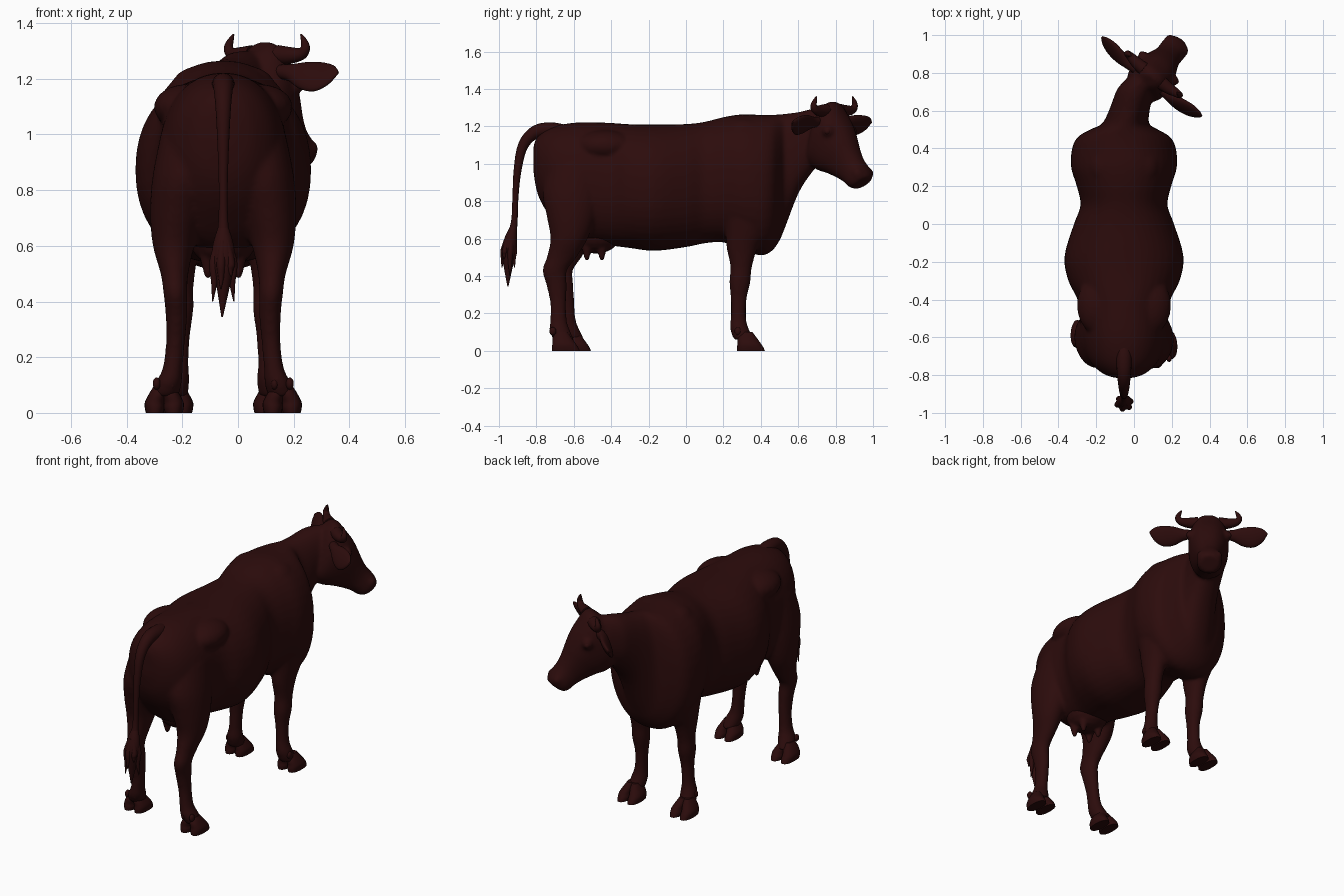
import bpy, bmesh, math
from mathutils import Vector, Matrix

cube = bpy.data.objects.get("Cube")
if cube:
    bpy.data.objects.remove(cube, do_unlink=True)

hide = bpy.data.materials.new("dark red brown")
hide.use_nodes = True
COLOR = (0.025, 0.0035, 0.0035, 1)
hide.diffuse_color = COLOR
shader = next(n for n in hide.node_tree.nodes if n.type == 'BSDF_PRINCIPLED')
shader.inputs["Base Color"].default_value = COLOR

X, Y, Z = Vector((1, 0, 0)), Vector((0, 1, 0)), Vector((0, 0, 1))
MID = -0.053                                  # spine line
HEAD = Vector((0.11, 0.80, 0))                # head is turned sideways
FWD, SIDE = Vector((0.62, 0.78, 0)), Vector((0.78, -0.62, 0))


def resample(rows, n=4):
    """Catmull-Rom through the rows of numbers."""
    out = []
    for i in range(len(rows) - 1):
        p = [Vector(rows[min(max(i + k, 0), len(rows) - 1)]) for k in (-1, 0, 1, 2)]
        for j in range(n):
            t = j / n
            out.append(0.5 * (2 * p[1] + (p[2] - p[0]) * t
                              + (2 * p[0] - 5 * p[1] + 4 * p[2] - p[3]) * t * t
                              + (3 * p[1] - p[0] - 3 * p[2] + p[3]) * t ** 3))
    return out + [Vector(rows[-1])]


def tube(bm, rows, side, up=None, power=2.0, sides=24):
    """Loft rows of (x, y, z, half width, half depth); up follows the path if not given."""
    rows = resample(rows)
    rings = []
    for i, r in enumerate(rows):
        c, v = Vector(r[:3]), up
        if v is None:
            a, b = rows[max(i - 1, 0)], rows[min(i + 1, len(rows) - 1)]
            v = side.cross(Vector(b[:3]) - Vector(a[:3])).normalized()
        ring = []
        for k in range(sides):
            ang = 2 * math.pi * k / sides
            ca, sa = math.cos(ang), math.sin(ang)
            ca = math.copysign(abs(ca) ** (2 / power), ca)
            sa = math.copysign(abs(sa) ** (2 / power), sa)
            ring.append(bm.verts.new(c + side * (ca * max(r[3], 0.002)) + v * (sa * max(r[4], 0.002))))
        rings.append(ring)
    for a, b in zip(rings, rings[1:]):
        for k in range(sides):
            bm.faces.new((a[k - 1], a[k], b[k], b[k - 1]))
    bm.faces.new(rings[0])
    bm.faces.new(rings[-1])


def ball(bm, center, radii):
    m = Matrix.Translation(center) @ Matrix.Diagonal((*radii, 1))
    bmesh.ops.create_uvsphere(bm, u_segments=20, v_segments=12, radius=1, matrix=m)


def finish(name, bm, voxel=0, smooth=4):
    bmesh.ops.recalc_face_normals(bm, faces=bm.faces)
    me = bpy.data.meshes.new(name)
    bm.to_mesh(me)
    bm.free()
    me.materials.append(hide)
    ob = bpy.data.objects.new(name, me)
    bpy.context.collection.objects.link(ob)
    bpy.context.view_layer.objects.active = ob
    for o in bpy.context.selected_objects:
        o.select_set(False)
    ob.select_set(True)
    bpy.ops.object.shade_smooth_by_angle(angle=math.radians(50))
    if voxel:
        rm = ob.modifiers.new("blend", 'REMESH')
        rm.mode, rm.voxel_size, rm.use_smooth_shade = 'VOXEL', voxel, True
        sm = ob.modifiers.new("soften", 'SMOOTH')
        sm.factor, sm.iterations = 0.5, smooth


def on_head(s, t, z):
    return HEAD + SIDE * s + FWD * t + Z * z


# Torso and neck: y, centre x, half width, top, bottom
TORSO = [(-.815, MID, .045, 1.1, .95), (-.79, MID, .115, 1.15, .83), (-.72, MID, .185, 1.195, .71),
         (-.6, MID, .228, 1.22, .59), (-.42, MID, .24, 1.22, .565), (-.3, MID, .295, 1.212, .55),
         (-.17, MID, .315, 1.21, .535), (0, MID, .265, 1.213, .555), (.1, MID, .23, 1.225, .575),
         (.2, MID, .25, 1.25, .58), (.3, MID, .28, 1.265, .54), (.4, MID, .275, 1.262, .51),
         (.46, MID, .245, 1.262, .535), (.5, MID, .18, 1.265, .59), (.53, -.045, .125, 1.268, .66),
         (.6, -.025, .108, 1.277, .84), (.67, -.005, .102, 1.293, .95), (.72, .015, .1, 1.3, 1),
         (.78, .06, .09, 1.3, 1.03)]
body = bmesh.new()
tube(body, [(x, y, (t + b) / 2, w, (t - b) / 2) for y, x, w, t, b in TORSO], X, Z, 2.2, 40)

# Head: distance down the face, offset, half width, half depth
FACE = [(-.1, .06, .04, .03), (-.07, .04, .08, .072), (0, -.005, .112, .117), (.07, -.045, .116, .155),
        (.14, -.05, .104, .146), (.2, -.035, .086, .115), (.26, -.02, .073, .09),
        (.31, -.005, .072, .077), (.35, 0, .072, .07), (.378, .005, .056, .054)]
face_up = FWD * .81 + Z * .59


def on_face(u, v, s=0):
    return on_head(s, -.04 + .59 * u + .81 * v, 1.2 - .81 * u + .59 * v)


tube(body, [(*on_face(u, v), a, b) for u, v, a, b in FACE], SIDE, face_up, 2.3, 32)

# Legs: sideways offset, y, z, half width, half depth
HIND = [(.12, -.575, 1.0, .105, .16), (.142, -.605, .85, .112, .162), (.165, -.612, .72, .098, .133),
        (.178, -.625, .6, .075, .1), (.175, -.665, .5, .05, .08), (.172, -.702, .43, .043, .066),
        (.168, -.692, .35, .039, .054), (.172, -.683, .25, .034, .043), (.182, -.682, .16, .036, .045),
        (.195, -.675, .11, .047, .055), (.208, -.655, .06, .048, .056)]
FRONT = [(.14, .33, .95, .11, .15), (.158, .33, .8, .1, .14), (.16, .32, .65, .075, .11),
         (.155, .3, .55, .06, .083), (.155, .295, .45, .048, .058), (.155, .288, .37, .048, .057),
         (.155, .282, .28, .036, .043), (.16, .28, .18, .035, .041), (.167, .285, .12, .046, .05),
         (.174, .31, .06, .047, .055)]
for sign, label in ((1, "left"), (-1, "right")):
    for part, rows, hoof_x, hoof_y in (("hind", HIND, .212, -.642), ("front", FRONT, .178, .348)):
        step = .06 if part == "hind" and sign < 0 else 0     # one hind foot stands forward
        tube(body, [(MID + sign * x, y + step * max(0, 1 - z / .9), z, a, b)
                    for x, y, z, a, b in rows], X, Y)
        # Cloven hoof and dewclaws
        hoof = bmesh.new()
        for toe in (-.034, .034):
            x, y = MID + sign * hoof_x + toe, hoof_y + step
            tube(hoof, [(x, y, 0, .032, .074), (x, y - .005, .02, .036, .07), (x, y - .01, .04, .035, .062),
                        (x - toe * .3, y - .02, .07, .03, .05), (x - toe * .5, y - .022, .1, .018, .03)],
                 X, Y, 2.3, 20)
            ball(hoof, (x - toe * .2, y - .07, .105), (.014, .018, .022))
        finish(f"{label}_{part}_hoof", hoof)
    # Hip bone, shoulder blade, eye socket and nostril swellings
    ball(body, (MID + sign * .13, -.43, 1.098), (.12, .16, .083))
    ball(body, (MID + sign * .09, .31, 1.16), (.1, .12, .085))
    ball(body, on_face(.06, .04, sign * .1), (.032, .032, .032))
    ball(body, on_face(.335, .035, sign * .045), (.03, .03, .03))
finish("body", body, .01, 10)

for sign, label in ((1, "left"), (-1, "right")):
    # Leaf-shaped ear, its upper edge leaning forward
    ear = bmesh.new()
    leaf = [(.08, -.045, 1.225, .025, .025), (.14, -.05, 1.222, .026, .032),
            (.2, -.048, 1.212, .024, .054), (.26, -.04, 1.207, .02, .059),
            (.31, -.032, 1.213, .013, .04), (.34, -.026, 1.222, .004, .006)]
    tube(ear, [(*on_head(sign * s, t, z), a, b) for s, t, z, a, b in leaf],
         FWD * .87 - Z * .5, Z * .87 + FWD * .5)
    finish(f"{label}_ear", ear)
    # Curved horn
    horn = bmesh.new()
    curve = [(.06, -.02, 1.285, .036), (.115, -.018, 1.284, .03), (.16, -.012, 1.29, .022),
             (.177, -.01, 1.312, .017), (.168, -.008, 1.338, .011), (.155, -.008, 1.36, .003)]
    tube(horn, [(*on_head(sign * s, t, z), r, r) for s, t, z, r in curve], FWD, None, 2, 16)
    finish(f"{label}_horn", horn)
    # Eye
    eye = bmesh.new()
    ball(eye, on_face(.065, .044, sign * .113), (.018, .018, .018))
    finish(f"{label}_eye", eye)

# Udder with four teats
udder = bmesh.new()
ball(udder, (MID, -.48, .63), (.122, .135, .11))
for sx in (-1, 1):
    for y in (-.53, -.45):
        x = MID + sx * .055
        tube(udder, [(x, y, .58, .035, .035), (x, y, .535, .024, .024),
                     (x, y, .5, .015, .015), (x, y, .482, .008, .008)], X, Y, 2, 12)
finish("udder", udder, .008)

# Tail and its tuft of strands
tail = bmesh.new()
path = [(-.6, 1.15, .04), (-.7, 1.178, .042), (-.8, 1.172, .036), (-.87, 1.1, .028),
        (-.9, .97, .021), (-.912, .82, .016), (-.917, .7, .017), (-.93, .62, .024)]
tube(tail, [(MID, y, z, r, r) for y, z, r in path], X, None, 2, 16)
finish("tail", tail)
tuft = bmesh.new()
tube(tuft, [(MID, -.92, .68, .014, .014), (MID, -.935, .61, .036, .032), (MID, -.945, .54, .042, .04),
            (MID, -.95, .46, .025, .026), (MID - .004, -.952, .345, .003, .003)], X, Y, 2, 16)
for k in range(6):
    ang = math.tau * k / 6 + .3
    dx, dy, low = math.cos(ang), math.sin(ang), .40 + .045 * (k % 3)
    tube(tuft, [(MID + dx * .015, -.938 + dy * .013, .62, .014, .014),
                (MID + dx * .036, -.947 + dy * .03, .54, .016, .016),
                (MID + dx * .034, -.95 + dy * .03, (.54 + low) / 2, .011, .011),
                (MID + dx * .04, -.95 + dy * .035, low, .002, .002)], X, Y, 2, 10)
finish("tail_tuft", tuft)
